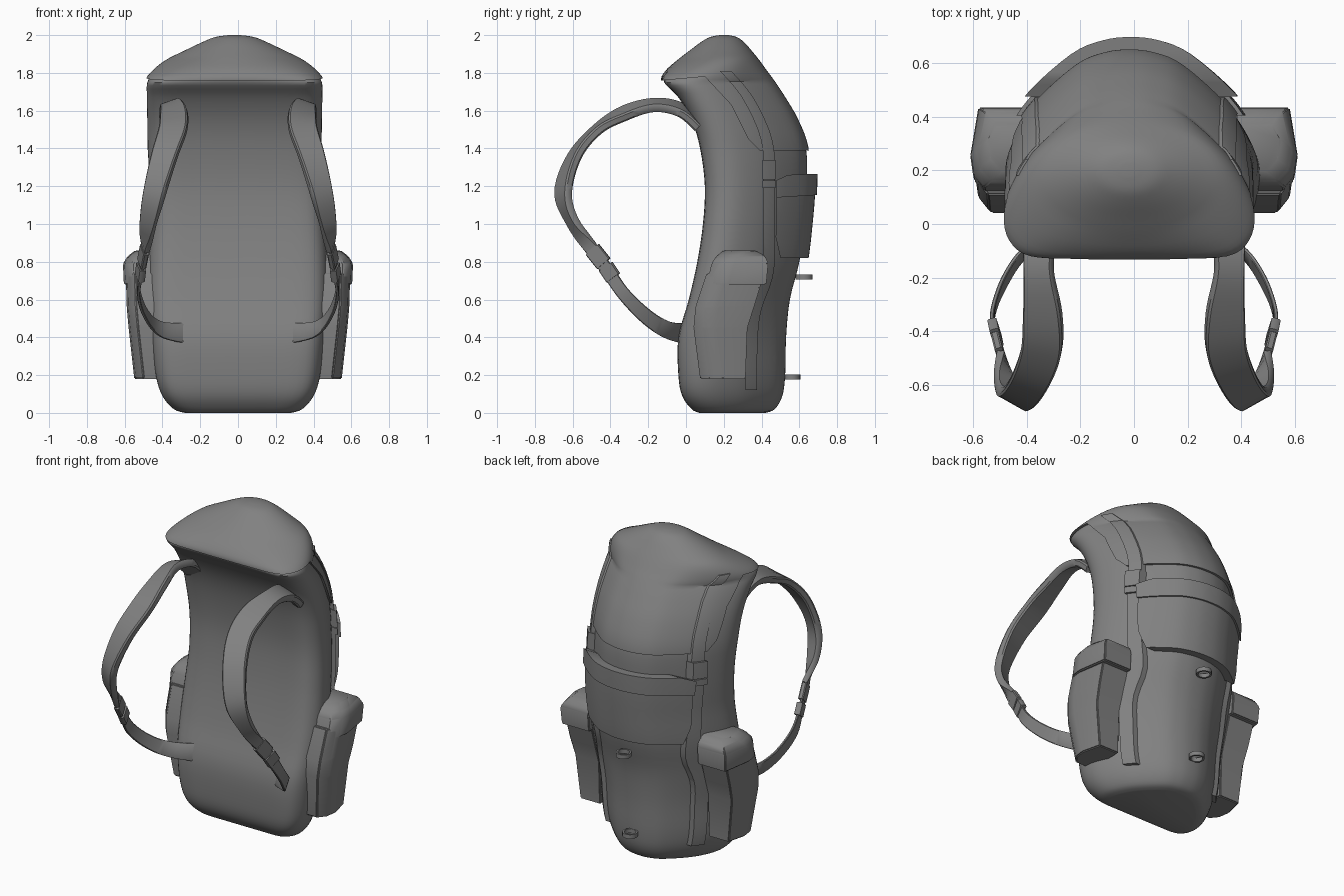
import bpy, bmesh, math
from mathutils import Vector

if "Cube" in bpy.data.objects:
    bpy.data.objects.remove(bpy.data.objects["Cube"])

fabric = bpy.data.materials.new("grey_fabric")
fabric.use_nodes = True
GREY = (0.22, 0.22, 0.22, 1)
fabric.diffuse_color = GREY
fabric.node_tree.nodes["Principled BSDF"].inputs["Base Color"].default_value = GREY


def finish(bm, name, angle=35):
    bmesh.ops.recalc_face_normals(bm, faces=bm.faces)
    mesh = bpy.data.meshes.new(name)
    bm.to_mesh(mesh)
    bm.free()
    ob = bpy.data.objects.new(name, mesh)
    bpy.context.collection.objects.link(ob)
    mesh.materials.append(fabric)
    activate(ob)
    bpy.ops.object.shade_smooth_by_angle(angle=math.radians(angle))
    return ob


def activate(ob):
    bpy.ops.object.select_all(action='DESELECT')
    ob.select_set(True)
    bpy.context.view_layer.objects.active = ob


def spline(points, steps, closed=False):
    """Catmull-Rom curve through points of any dimension."""
    n, out = len(points), []
    at = lambda i: points[i % n] if closed else points[max(0, min(n - 1, i))]
    for i in range(n if closed else n - 1):
        for s in range(steps):
            t = s / steps
            out.append([0.5 * (2 * b + (c - a) * t + (2 * a - 5 * b + 4 * c - d) * t * t
                               + (3 * b - a - 3 * c + d) * t ** 3)
                        for a, b, c, d in zip(at(i - 1), at(i), at(i + 1), at(i + 2))])
    return out if closed else out + [list(points[-1])]


def skin(rings):
    """Join rings of points into a closed tube with capped ends."""
    bm = bmesh.new()
    vs = [[bm.verts.new(p) for p in ring] for ring in rings]
    n = len(vs[0])
    for a, b in zip(vs, vs[1:]):
        for i in range(n):
            bm.faces.new((a[i], a[(i + 1) % n], b[(i + 1) % n], b[i]))
    bm.faces.new(vs[0])
    bm.faces.new(vs[-1])
    bmesh.ops.recalc_face_normals(bm, faces=bm.faces)
    return bm


# Main bag: rows of height, front y, back y, half width
ROWS = [(0.0, 0.07, 0.42, 0.28), (0.02, 0.03, 0.47, 0.34), (0.09, -0.02, 0.51, 0.40),
        (0.2, -0.04, 0.525, 0.435), (0.4, -0.04, 0.53, 0.455), (0.6, 0.015, 0.55, 0.47),
        (0.8, 0.06, 0.60, 0.47), (1.0, 0.09, 0.625, 0.46), (1.2, 0.10, 0.64, 0.457),
        (1.4, 0.075, 0.635, 0.46), (1.55, 0.03, 0.58, 0.462), (1.67, -0.04, 0.51, 0.464),
        (1.75, -0.115, 0.457, 0.462), (1.80, -0.10, 0.42, 0.43), (1.855, -0.04, 0.38, 0.36),
        (1.905, 0.025, 0.34, 0.26), (1.95, 0.085, 0.30, 0.165), (1.976, 0.13, 0.265, 0.10),
        (1.986, 0.18, 0.225, 0.03)]
HALF = [(0, 0.0), (0.4, 0.0), (0.8, 0.01), (0.96, 0.10), (1, 0.25), (0.93, 0.43),
        (0.75, 0.655), (0.42, 0.9), (0.2, 0.98), (0, 1.0)]
SECTION = spline(HALF + [(-x, t) for x, t in HALF[-2:0:-1]], 4, closed=True)


def clamp(v):
    return max(0, min(1, v))


def bag_ring(z, front, back, width):
    """Flat-fronted section that turns oval at the crown and leans to the right."""
    oval, lean = clamp((z - 1.75) / 0.12), -0.018 * clamp((z - 1.0) / 0.4)
    ring = []
    for i, (x, t) in enumerate(SECTION):
        a = math.tau * i / len(SECTION)
        x += (math.sin(a) - x) * oval
        t += (0.5 - 0.5 * math.cos(a) - t) * oval
        ring.append((lean + width * x, front + (back - front) * t, z))
    return ring


def bag(inflate=0.0):
    bm = skin([bag_ring(*row) for row in spline(ROWS, 4)])
    bm.normal_update()
    for v, n in [(v, v.normal.copy()) for v in bm.verts]:
        v.co += n * inflate
        v.co.z = max(0, min(2, v.co.z))
    return bm


def wrap(name, inflate, outline):
    """Layer lying on the bag, trimmed to a side-view (y, z) outline."""
    ob = finish(bag(inflate), name)
    cutter = finish(skin([[(x, y, z) for y, z in outline] for x in (-1, 1)]), "cutter")
    cutter.hide_render = True
    mod = ob.modifiers.new("trim", 'BOOLEAN')
    mod.operation, mod.solver, mod.object = 'INTERSECT', 'EXACT', cutter
    activate(ob)
    bpy.ops.object.modifier_apply(modifier="trim")
    bpy.data.objects.remove(cutter)
    bpy.ops.object.shade_smooth_by_angle(angle=math.radians(35))
    return ob


finish(bag(), "main_bag", 60)
wrap("top_lid", 0.014, [(-0.3, 1.745), (0.1, 1.78), (0.24, 1.63), (0.33, 1.45),
                        (0.39, 1.39), (0.8, 1.39), (0.8, 2.2), (-0.3, 2.2)])

# Back pocket with flap
wrap("back_pocket", 0.045, [(0.5, 0.82), (0.8, 0.82), (0.8, 1.2), (0.48, 1.2), (0.475, 0.93)])
wrap("back_pocket_flap", 0.055, [(0.48, 1.14), (0.8, 1.16), (0.8, 1.27), (0.54, 1.26), (0.475, 1.23)])

# Compression webbing and its buckles on both sides
CENTRE = [(0.21, 1.81), (0.32, 1.68), (0.41, 1.5), (0.44, 1.36), (0.44, 1.2), (0.44, 0.9),
          (0.43, 0.72), (0.37, 0.55), (0.35, 0.4), (0.345, 0.12)]
EDGE = spline(CENTRE, 3)
wrap("side_webbing", 0.022, [(y - 0.03, z) for y, z in EDGE]
     + [(y + 0.03, z) for y, z in reversed(EDGE)])
for z0, z1 in ((1.19, 1.23), (1.235, 1.34)):
    wrap("side_buckle", 0.036, [(0.405, z0), (0.475, z0), (0.475, z1), (0.405, z1)])


# Side pockets: rows of height, front y, back y, outer x
def side_pocket(name, rows, side):
    bm = skin([[(side * x, y, z) for x, y in
                ((0.38, f), (out - 0.05, f), (out - 0.01, f + 0.05), (out, f + 0.12),
                 (out - 0.03, b), (0.38, b))] for z, f, b, out in rows])
    bmesh.ops.bevel(bm, geom=bm.edges[:], offset=0.006, segments=2, affect='EDGES')
    finish(bm, name, 40)


# Straps: rows of position, width direction, width, thickness
def strap(name, rows, side, steps=6):
    pts = spline(rows, steps)
    rings = []
    for i, p in enumerate(pts):
        a, b = pts[max(i - 1, 0)], pts[min(i + 1, len(pts) - 1)]
        along = (Vector(b[:3]) - Vector(a[:3])).normalized()
        across = Vector(p[3:6])
        across = (across - along * across.dot(along)).normalized()
        up = along.cross(across)
        w, h = across * p[6] / 2, up * p[7] / 2
        ring = [w + h * 0.6, w * 0.9 + h, -w * 0.9 + h, -w + h * 0.6,
                -w - h * 0.6, -w * 0.9 - h, w * 0.9 - h, w - h * 0.6]
        rings.append([((p[0] + c.x) * side, p[1] + c.y, p[2] + c.z) for c in ring])
    finish(skin(rings), name)


FLAT, TILT, LOW, SIDE = (1, 0, -0.35), (1, 0.55, 0), (0.25, 0.79, 0.6), (0, 0.6, 0.75)
PADDED = [(0.345, 0.07, 1.52, *FLAT, 0.13, 0.045), (0.35, -0.03, 1.605, *FLAT, 0.13, 0.045),
          (0.355, -0.17, 1.63, *FLAT, 0.11, 0.045), (0.34, -0.33, 1.585, *FLAT, 0.145, 0.045),
          (0.345, -0.47, 1.50, 1, 0.1, -0.1, 0.15, 0.045), (0.39, -0.59, 1.36, 1, 0.3, 0, 0.14, 0.045),
          (0.44, -0.65, 1.17, *TILT, 0.125, 0.045), (0.475, -0.60, 1.01, *TILT, 0.09, 0.04),
          (0.49, -0.50, 0.87, *LOW, 0.07, 0.03)]
WEBBING = [(0.495, -0.51, 0.88, *LOW, 0.07, 0.015), (0.515, -0.42, 0.76, *LOW, 0.07, 0.015),
           (0.525, -0.33, 0.63, *SIDE, 0.07, 0.015), (0.48, -0.21, 0.51, *SIDE, 0.08, 0.015),
           (0.40, -0.10, 0.44, 0, 0.4, 0.9, 0.09, 0.015), (0.25, 0.0, 0.42, 0, 0.1, 1, 0.11, 0.015)]

for side, label in ((1, "left"), (-1, "right")):
    side_pocket(label + "_pocket", [(0.18, 0.075, 0.315, 0.55), (0.45, 0.04, 0.325, 0.58),
                                    (0.56, 0.05, 0.36, 0.59), (0.74, 0.11, 0.415, 0.595)], side)
    side_pocket(label + "_pocket_flap", [(0.68, 0.11, 0.425, 0.605), (0.79, 0.135, 0.435, 0.61),
                                         (0.83, 0.16, 0.42, 0.585), (0.86, 0.20, 0.37, 0.545)], side)
    strap(label + "_shoulder_strap", PADDED, side)
    strap(label + "_lower_webbing", WEBBING, side)
    strap(label + "_strap_buckle_top", [(0.495, -0.495, 0.865, *LOW, 0.09, 0.03),
                                        (0.51, -0.435, 0.79, *LOW, 0.09, 0.03)], side, 1)
    strap(label + "_strap_buckle_end", [(0.512, -0.425, 0.775, *LOW, 0.085, 0.035),
                                        (0.52, -0.385, 0.715, *LOW, 0.085, 0.035)], side, 1)

# Tool loops on the back
for label, y, z in (("upper", 0.625, 0.72), ("lower", 0.56, 0.19)):
    circle = [math.tau * i / 20 for i in range(20)]
    ring = lambda r, h: [(r * math.cos(a), y + r * math.sin(a), z + h) for a in circle]
    bm = skin([ring(0.034, -0.013), ring(0.045, -0.013), ring(0.045, 0.013),
               ring(0.034, 0.013), ring(0.034, -0.013)])
    bmesh.ops.delete(bm, geom=[f for f in bm.faces if len(f.verts) > 4], context='FACES_ONLY')
    bmesh.ops.remove_doubles(bm, verts=bm.verts, dist=0.0001)
    finish(bm, label + "_tool_loop")
